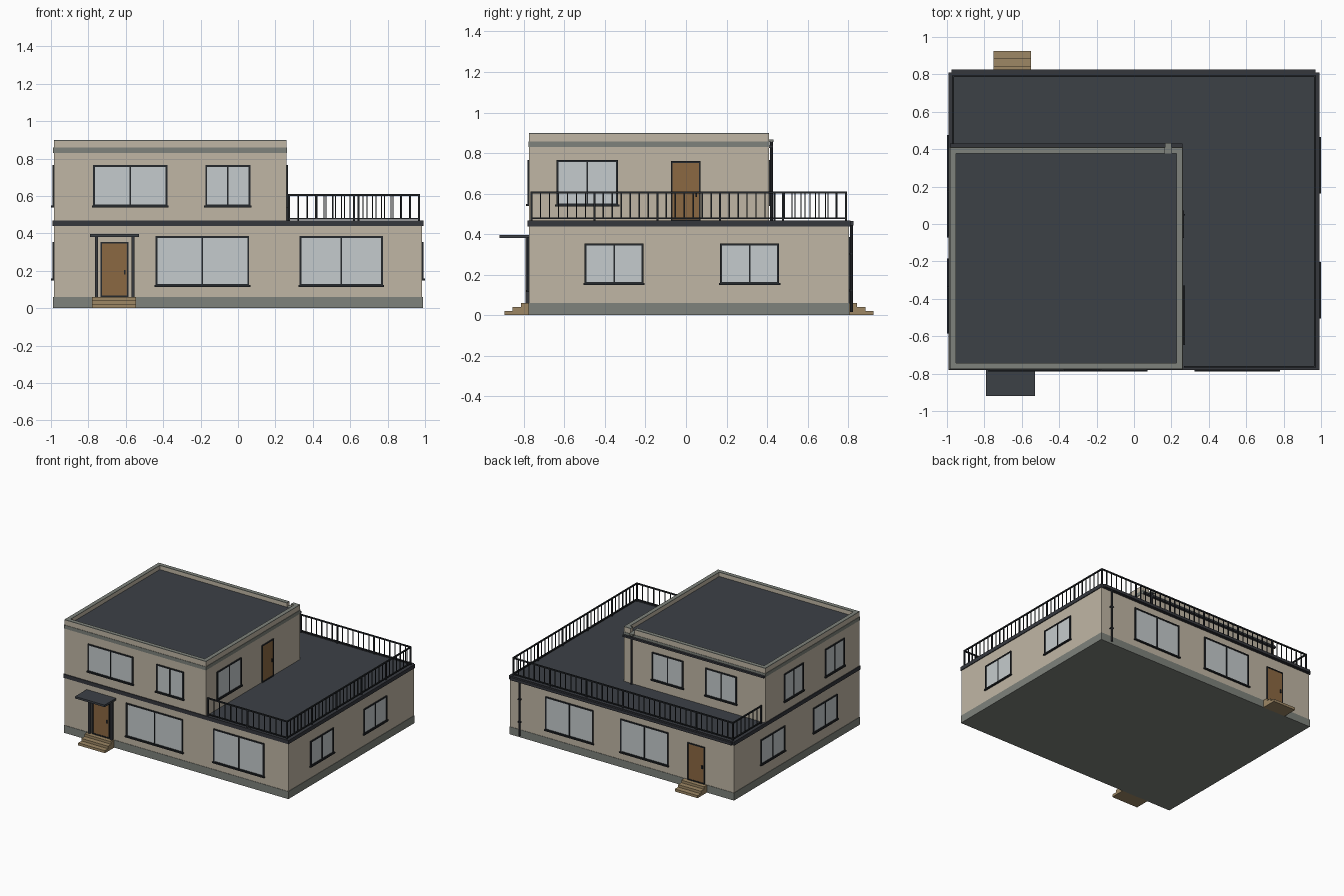
import bpy, bmesh, math
from mathutils import Matrix, Vector

if "Cube" in bpy.data.objects:
    bpy.data.objects.remove(bpy.data.objects["Cube"])

COLS = {
    "wall beige": (0.53, 0.47, 0.375), "plinth grey": (0.21, 0.225, 0.2),
    "roof slate": (0.045, 0.052, 0.062), "trim charcoal": (0.035, 0.038, 0.046),
    "frame black": (0.018, 0.021, 0.025), "glass pale": (0.56, 0.6, 0.61),
    "door brown": (0.26, 0.14, 0.055), "step tan": (0.34, 0.245, 0.13),
}
MATS = {}
for n, c in COLS.items():
    MATS[n] = bpy.data.materials.new(n)
    MATS[n].diffuse_color = (*c, 1)
parts = {}


def box(name, mat, x0, x1, y0, y1, z0, z1):
    """Add an axis-aligned box to the named part."""
    bm = parts.setdefault(name, (bmesh.new(), mat))[0]
    c = Vector(((x0 + x1) / 2, (y0 + y1) / 2, (z0 + z1) / 2))
    s = Matrix.Diagonal((abs(x1 - x0), abs(y1 - y0), abs(z1 - z0), 1))
    bmesh.ops.create_cube(bm, size=1, matrix=Matrix.Translation(c) @ s)


def pipe(name, mat, x, y, z0, z1, r):
    bm = parts.setdefault(name, (bmesh.new(), mat))[0]
    bmesh.ops.create_cone(bm, cap_ends=True, segments=10, radius1=r, radius2=r, depth=z1 - z0,
                          matrix=Matrix.Translation((x, y, (z0 + z1) / 2)))


X, F, B = 0.985, -0.775, 0.805        # ground floor half width, front, back
UX, UB = 0.26, 0.41                   # upper floor right and back walls
# wall name: (axis of the outward direction, sign, wall position)
WALLS = {"front": ("y", -1, F), "back": ("y", 1, B), "right": ("x", 1, X), "left": ("x", -1, -X),
         "upper_right": ("x", 1, UX), "upper_back": ("y", 1, UB)}


def on_wall(wall, name, mat, u0, u1, z0, z1, d0, d1):
    """Box given by span along a wall, height, and distance out from it."""
    axis, s, p = WALLS[wall]
    a, b = sorted((p + s * d0, p + s * d1))
    if axis == "y":
        box(name, mat, u0, u1, a, b, z0, z1)
    else:
        box(name, mat, a, b, u0, u1, z0, z1)


def frame(wall, name, u0, u1, z0, z1, w, d):
    for a, b, c, e in ((u0, u0 + w, z0, z1), (u1 - w, u1, z0, z1),
                       (u0 + w, u1 - w, z1 - w, z1), (u0 + w, u1 - w, z0, z0 + w)):
        on_wall(wall, name, "frame black", a, b, c, e, -0.005, d)


def window(wall, u0, u1, z0, z1):
    frame(wall, "window_frames", u0, u1, z0, z1, 0.01, 0.008)
    m = (u0 + u1) / 2
    on_wall(wall, "window_frames", "frame black", m - 0.004, m + 0.004, z0 + 0.01, z1 - 0.01, -0.005, 0.007)
    on_wall(wall, "window_glass", "glass pale", u0 + 0.01, u1 - 0.01, z0 + 0.01, z1 - 0.01, -0.005, 0.003)
    on_wall(wall, "window_sills", "frame black", u0 - 0.006, u1 + 0.006, z0 - 0.004, z0 + 0.006, -0.005, 0.014)


def door(wall, u0, u1, z0, z1, knob):
    frame(wall, "door_frames", u0, u1, z0, z1, 0.008, 0.008)
    on_wall(wall, "doors", "door brown", u0 + 0.008, u1 - 0.008, z0, z1 - 0.008, -0.005, 0.004)
    on_wall(wall, "door_handles", "frame black", knob - 0.004, knob + 0.004, z0 + 0.12, z0 + 0.145, 0, 0.012)


# ground floor, plinth and terrace deck
box("ground_floor", "wall beige", -X, X, F, B, 0.002, 0.45)
box("plinth", "plinth grey", -X - 0.003, X + 0.003, F - 0.003, B + 0.003, 0, 0.06)
box("terrace_trim", "trim charcoal", -X - 0.006, X + 0.006, F - 0.006, B + 0.006, 0.438, 0.462)
box("terrace_floor", "roof slate", -X + 0.012, X - 0.012, F + 0.012, B - 0.012, 0.45, 0.464)
for a, b, c, d in ((-X - .006, X + .006, F - .006, F + .01), (-X - .006, X + .006, B - .01, B + .006),
                   (-X - .006, -X + .01, F, B), (X - .01, X + .006, F, B)):
    box("terrace_edge", "trim charcoal", a, b, c, d, 0.455, 0.468)

# upper floor with band, parapet and sunken roof
box("upper_floor", "wall beige", -X, UX, F, UB, 0.45, 0.86)
box("upper_band", "plinth grey", -X - .003, UX + .003, F - .003, UB + .003, 0.83, 0.858)
T = 0.032
for a, b, c, d in ((-X, UX, F, F + T), (-X, -X + T, F + T, UB - T), (UX - T, UX, F + T, UB - T),
                   (-X, 0.165, UB - T, UB), (0.2, UX, UB - T, UB)):
    box("parapet", "wall beige", a, b, c, d, 0.858, 0.895)
    box("coping", "plinth grey", a, b, c, d, 0.895, 0.9)
box("upper_roof", "roof slate", -X + T, UX - T, F + T, UB - T, 0.85, 0.866)
box("scupper", "plinth grey", 0.165, 0.2, UB - T, UB + 0.022, 0.855, 0.868)

# gutters and downpipes on the back
box("gutters", "trim charcoal", -X, UX, UB, UB + 0.02, 0.826, 0.84)
box("gutters", "trim charcoal", -X + 0.01, X - 0.015, B, B + 0.022, 0.442, 0.464)
pipe("downpipes", "trim charcoal", 0.185, UB + 0.012, 0.464, 0.856, 0.008)
pipe("downpipes", "trim charcoal", 0.895, B + 0.012, 0.015, 0.445, 0.008)
for z in (0.12, 0.3):
    box("pipe_brackets", "frame black", 0.884, 0.906, B, B + 0.02, z, z + 0.008)

# windows
for u0, u1, z0, z1 in ((-.44, .06, .118, .385), (.33, .775, .118, .385),
                       (-.775, -.378, .543, .765), (-.175, .067, .543, .765)):
    window("front", u0, u1, z0, z1)
for u0, u1 in ((-.5, -.21), (.168, .46)):
    window("right", u0, u1, .153, .353)
for u0, u1, z0, z1 in ((-.49, -.19, .153, .353), (.17, .47, .153, .353),
                       (-.58, -.34, .543, .765), (-.065, .175, .543, .765)):
    window("left", u0, u1, z0, z1)
for u0, u1 in ((.25, .67), (-.41, .01)):
    window("back", u0, u1, .118, .385)
window("upper_right", -.64, -.335, .54, .765)
for u0, u1 in ((-.265, .01), (-.735, -.46)):
    window("upper_back", u0, u1, .543, .765)

# doors
door("front", -.735, -.585, .06, .355, -.605)
door("back", -.73, -.58, .06, .355, -.71)
door("upper_right", -.075, .072, .464, .76, .05)

# entrance canopy with side posts
box("canopy", "roof slate", -.79, -.53, -.92, F, .38, .396)
for x in (-.757, -.562):
    box("canopy_posts", "trim charcoal", x - .008, x + .008, F - .018, F, .06, .382)

# steps at both outside doors
for i in range(3):
    e = 0.12 - i * 0.04
    z = (i + 1) * 0.02
    box("front_steps", "step tan", -.78, -.545, F - e, F, i * .02, z)
    box("back_steps", "step tan", -.75, -.55, B, B + e, i * .02, z)


def railing(x0, y0, x1, y1):
    """Straight railing run: two rails, thin balusters and thicker posts."""
    L = math.hypot(x1 - x0, y1 - y0)
    for z, h in ((.478, .004), (.605, .005)):
        box("railing_rails", "frame black", min(x0, x1) - .005, max(x0, x1) + .005,
            min(y0, y1) - .005, max(y0, y1) + .005, z - h, z + h)
    posts = max(1, round(L / 0.31))
    bars = posts * 7
    for i in range(bars + 1):
        x, y = x0 + (x1 - x0) * i / bars, y0 + (y1 - y0) * i / bars
        post = i % 7 == 0
        r = 0.005 if post else 0.0028
        box("railing_posts" if post else "railing_balusters", "frame black",
            x - r, x + r, y - r, y + r, .462 if post else .478, .605)


RX, RF, RB = 0.967, F + 0.012, B - 0.015
railing(UX + 0.012, RF, RX, RF)
railing(RX, RF, RX, RB)
railing(RX, RB, -RX, RB)
railing(-RX, RB, -RX, UB + 0.026)

# turn the collected parts into objects
for name, (bm, mat) in parts.items():
    me = bpy.data.meshes.new(name)
    bm.to_mesh(me)
    bm.free()
    me.materials.append(MATS[mat])
    ob = bpy.data.objects.new(name, me)
    bpy.context.collection.objects.link(ob)

for m in bpy.data.materials:
    if m.users and not m.is_grease_pencil:
        m.use_nodes = True
        m.node_tree.nodes["Principled BSDF"].inputs["Base Color"].default_value = m.diffuse_color
